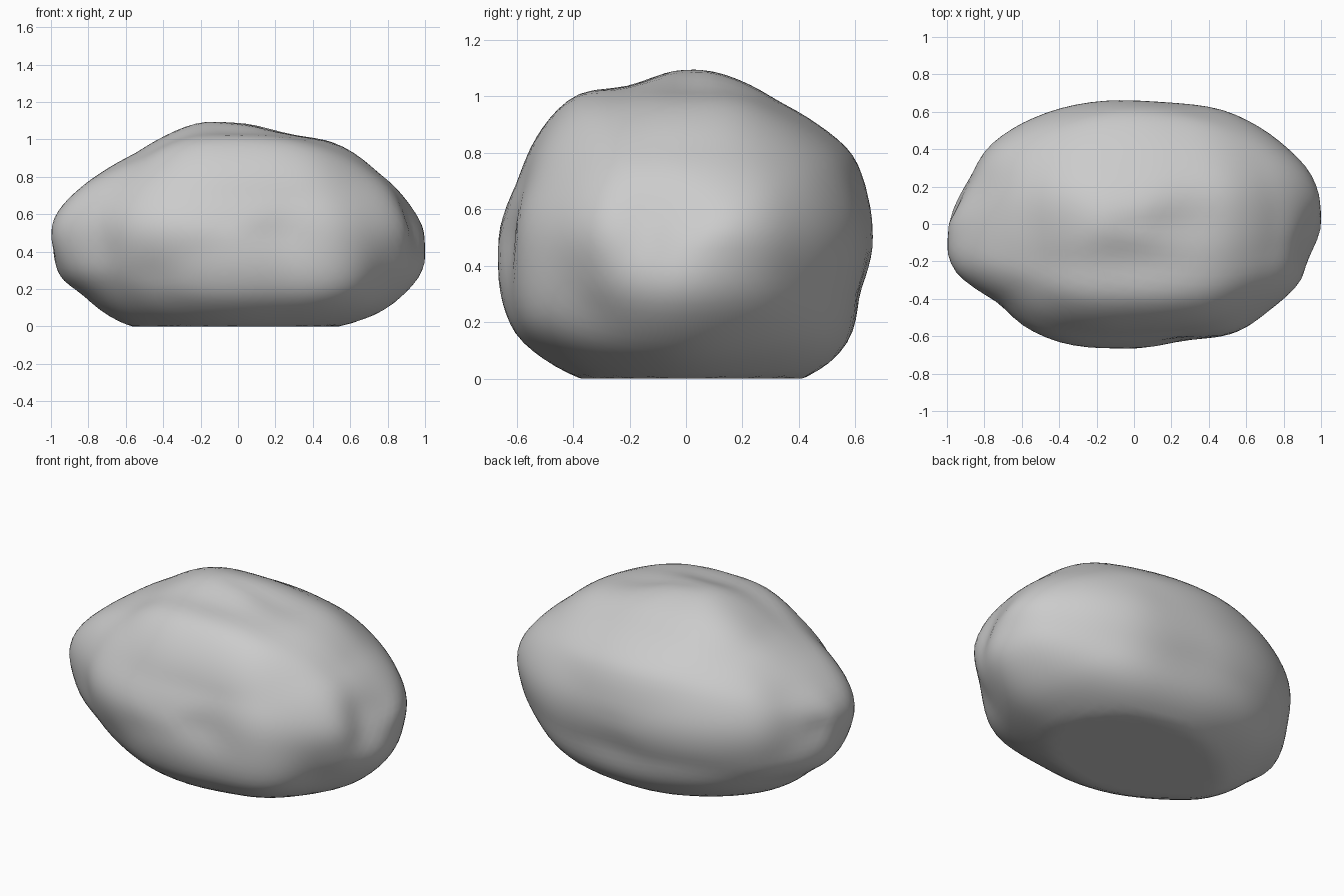
import bpy, bmesh
from math import atan2, exp, pi
from mathutils import Vector

default = bpy.data.objects.get("Cube")
if default:
    bpy.data.objects.remove(default, do_unlink=True)

# Half sizes and middle of the boulder
half = Vector((1.0, 0.66, 0.55))
middle = Vector((0, 0, 0.5))

# Outline of the boulder in each of the three main planes
front_outline = [(1.01, .38), (.97, .52), (.91, .68), (.75, .83), (.58, .95), (.48, .99),
                 (.3, 1.01), (.15, 1.05), (0, 1.1), (-.18, 1.11), (-.3, 1.07),
                 (-.55, .93), (-.72, .84), (-.88, .72), (-1.01, .54), (-.99, .45),
                 (-.95, .26), (-.82, .17), (-.58, 0), (0, -.06), (.55, 0),
                 (.76, .07), (.9, .18), (.99, .29)]
side_outline = [(.67, .52), (.65, .63), (.59, .8), (.47, .9), (.33, .98), (.1, 1.09),
                (-.03, 1.11), (-.13, 1.07), (-.22, 1.03), (-.38, 1), (-.48, .91),
                (-.6, .7), (-.65, .57), (-.67, .4), (-.61, .16), (-.55, .1),
                (-.38, 0), (0, -.06), (.42, 0), (.53, .07), (.59, .15), (.62, .3)]
top_outline = [(1.01, .07), (.99, .18), (.93, .3), (.83, .4), (.48, .61), (.25, .65),
               (0, .67), (-.4, .62), (-.62, .53), (-.79, .41), (-.89, .25),
               (-.95, .02), (-1.01, -.13), (-.96, -.26), (-.72, -.42), (-.58, -.56),
               (-.4, -.64), (-.18, -.67), (.25, -.6), (.42, -.6), (.52, -.58),
               (.72, -.46), (.91, -.3), (.95, -.14)]

# Local swells and hollows: place, reach, amount
bumps = [((.94, -.12, .58), .15, -.04),     # notch beside the blunt end
         ((.85, 0, .78), .22, -.01),
         ((.52, -.5, .2), .25, .05),        # low front shoulder
         ((.78, -.33, .28), .15, -.03),
         ((.42, .5, .13), .25, .03),        # low back shoulder
         ((-.45, -.52, .24), .18, -.03),    # low front hollow
         ((.1, -.58, .65), .2, -.015),
         ((.3, -.38, .95), .25, .03),       # upper front ridge
         ((-.2, -.38, .95), .22, .02),
         ((.45, .18, .99), .18, .015),      # upper blunt shoulder
         ((.12, -.15, 1.04), .15, -.012),   # valley behind the ridge
         ((-.12, -.13, 1.05), .15, -.015),
         ((-.42, -.13, .97), .18, -.02),
         ((-.6, -.22, .85), .18, -.015),
         ((-.85, .15, .7), .2, -.03),       # slopes at the pointed end
         ((-.87, .25, .52), .14, -.01),
         ((-.72, -.05, .13), .2, .01),
         ((.1, .62, .38), .2, -.015)]


def polar(outline, i, j):
    """Turn an outline into sorted (angle, radius) pairs in unit-sphere space."""
    pairs = []
    for p, q in outline:
        flat = Vector(((p - middle[i]) / half[i], (q - middle[j]) / half[j]))
        pairs.append((atan2(flat.y, flat.x), flat.length))
    pairs.sort()
    first, last = pairs[0], pairs[-1]
    return [(last[0] - 2 * pi, last[1])] + pairs + [(first[0] + 2 * pi, first[1])]


def radius(pairs, angle):
    """Interpolate the outline radius at an angle."""
    for (a, r), (b, s) in zip(pairs, pairs[1:]):
        if a <= angle <= b:
            return r + (s - r) * (angle - a) / max(b - a, 1e-6)
    return 1.0


planes = [(0, 2, polar(front_outline, 0, 2)),
          (1, 2, polar(side_outline, 1, 2)),
          (0, 1, polar(top_outline, 0, 1))]


def shape(direction):
    """Blend the three outlines over the sphere, then add swells and hollows."""
    total = weight_sum = 0.0
    for i, j, pairs in planes:
        weight = (direction[i] * direction[j]) ** 2 + 1e-3
        total += weight * radius(pairs, atan2(direction[j], direction[i]))
        weight_sum += weight
    offset = direction * (total / weight_sum)
    point = Vector(o * h for o, h in zip(offset, half)) + middle
    outward = (point - middle).normalized()
    push = sum(amount * exp(-((point - Vector(place)).length / reach) ** 2)
               for place, reach, amount in bumps)
    return point + outward * push


# Boulder body
bm = bmesh.new()
bmesh.ops.create_icosphere(bm, subdivisions=5, radius=1)
for v in bm.verts:
    v.co = shape(v.co.normalized())
for _ in range(2):
    bmesh.ops.smooth_vert(bm, verts=bm.verts, factor=0.5,
                          use_axis_x=True, use_axis_y=True, use_axis_z=True)

# Flat underside
for v in bm.verts:
    v.co.z = max(v.co.z, 0)

mesh = bpy.data.meshes.new("boulder")
bm.to_mesh(mesh)
bm.free()
boulder = bpy.data.objects.new("boulder", mesh)
bpy.context.collection.objects.link(boulder)

# Stone colour
stone = bpy.data.materials.new("stone_grey")
stone.use_nodes = True
grey = (0.6, 0.6, 0.6, 1)
stone.diffuse_color = grey
stone.node_tree.nodes["Principled BSDF"].inputs["Base Color"].default_value = grey
mesh.materials.append(stone)

bpy.context.view_layer.objects.active = boulder
boulder.select_set(True)
bpy.ops.object.shade_smooth()
